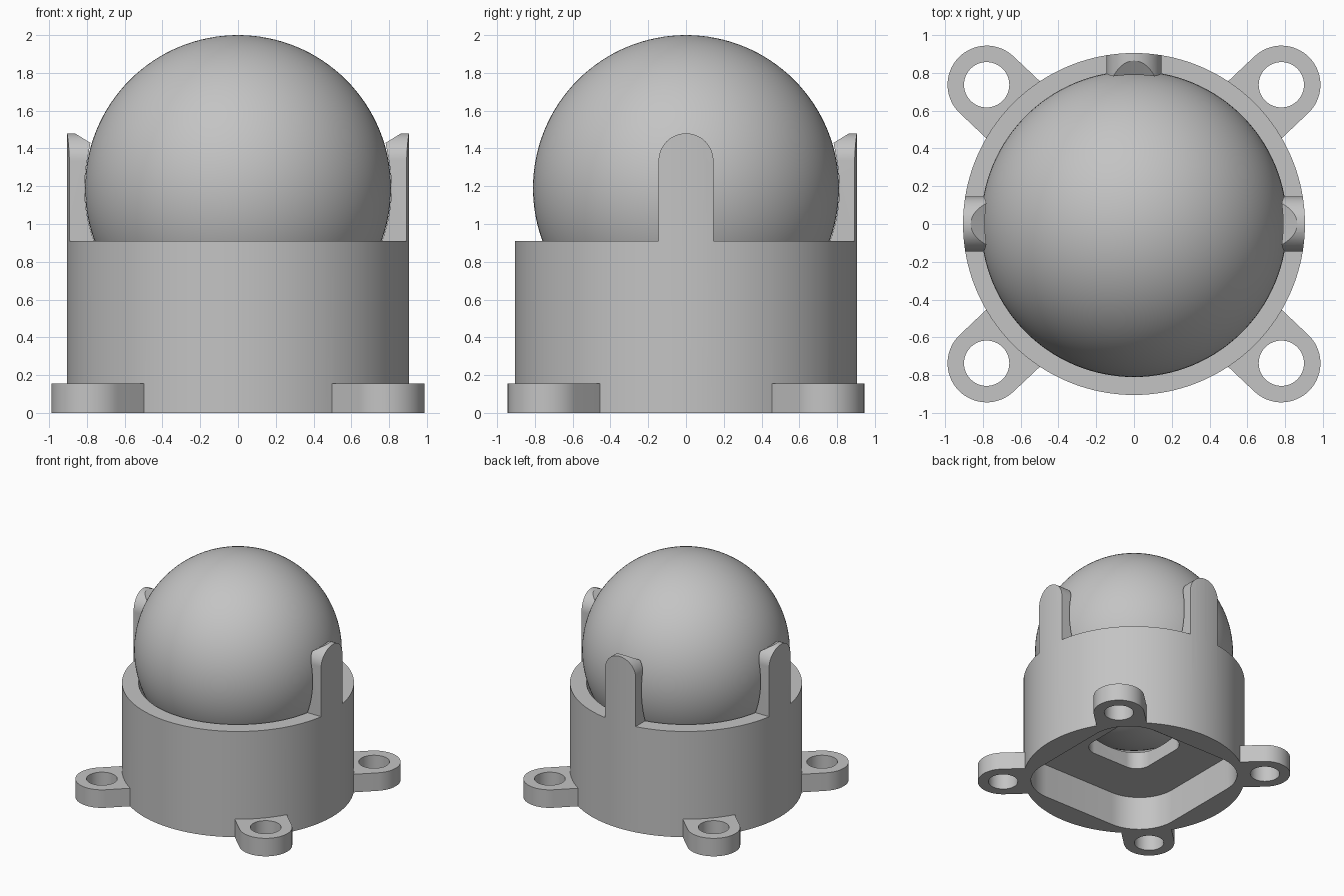
import bpy
import bmesh
from math import pi, sin, cos, sqrt, atan2, hypot
from mathutils import Matrix

if "Cube" in bpy.data.objects:
    bpy.data.objects.remove(bpy.data.objects["Cube"])

GREY = bpy.data.materials.new("plain_grey")
GREY.use_nodes = True
GREY.diffuse_color = (0.55, 0.55, 0.55, 1)
GREY.node_tree.nodes["Principled BSDF"].inputs["Base Color"].default_value = GREY.diffuse_color

BODY_R, RIM_Z = 0.905, 0.91
BALL_R, BALL_Z = 0.81, 1.19
SOCKET_R = 0.825
TAB_HALF, TAB_TOP = 0.145, 1.48
LUG_X, LUG_Y, LUG_R, LUG_H, HOLE_R = 0.78, 0.737, 0.207, 0.155, 0.12


def finish(name, bm):
    bmesh.ops.remove_doubles(bm, verts=bm.verts, dist=1e-5)
    bmesh.ops.recalc_face_normals(bm, faces=bm.faces)
    mesh = bpy.data.meshes.new(name)
    bm.to_mesh(mesh)
    bm.free()
    mesh.materials.append(GREY)
    obj = bpy.data.objects.new(name, mesh)
    bpy.context.collection.objects.link(obj)
    return obj


def prism(name, outline, low, high, matrix=Matrix()):
    """Extrude a flat outline from low to high, then place it."""
    bm = bmesh.new()
    face = bm.faces.new([bm.verts.new((x, y, low)) for x, y in outline])
    top = bmesh.ops.extrude_face_region(bm, geom=[face])["geom"]
    bmesh.ops.translate(bm, vec=(0, 0, high - low),
                        verts=[v for v in top if isinstance(v, bmesh.types.BMVert)])
    bmesh.ops.transform(bm, matrix=matrix, verts=bm.verts)
    return finish(name, bm)


def lathe(name, profile, steps):
    bm = bmesh.new()
    verts = [bm.verts.new((r, 0, z)) for r, z in profile]
    edges = [bm.edges.new(pair) for pair in zip(verts, verts[1:])]
    bmesh.ops.spin(bm, geom=verts + edges, axis=(0, 0, 1), cent=(0, 0, 0),
                   angle=2 * pi, steps=steps)
    return finish(name, bm)


def arc(cx, cy, r, start, end, n):
    return [(cx + r * cos(start + (end - start) * i / n),
             cy + r * sin(start + (end - start) * i / n)) for i in range(n + 1)]


def circle(r, n):
    return arc(0, 0, r, 0, 2 * pi, n)[:-1]


def rounded_square(half, r):
    c = half - r
    corners = [(c, c), (-c, c), (-c, -c), (c, -c)]
    return [p for i, (x, y) in enumerate(corners)
            for p in arc(x, y, r, i * pi / 2, (i + 1) * pi / 2, 16)]


def combine(target, other, operation):
    mod = target.modifiers.new(operation.lower(), 'BOOLEAN')
    mod.operation = operation
    mod.solver = 'EXACT'
    mod.object = other
    bpy.context.view_layer.objects.active = target
    bpy.ops.object.modifier_apply(modifier=mod.name)
    bpy.data.objects.remove(other)


def smooth(obj):
    bpy.ops.object.select_all(action='DESELECT')
    obj.select_set(True)
    bpy.context.view_layer.objects.active = obj
    bpy.ops.object.shade_smooth_by_angle(angle=pi / 6)


# Envelope that leaves the low wall and three round-topped tabs
envelope = prism("wall_envelope", [(-1, -1), (1, -1), (1, 1), (-1, 1)], -0.2, RIM_Z)
tab = [(-TAB_HALF, 0.5), (TAB_HALF, 0.5)] + arc(0, TAB_TOP - TAB_HALF, TAB_HALF, 0, pi, 32)
along_x = Matrix(((0, 0, 1, 0), (1, 0, 0, 0), (0, 1, 0, 0), (0, 0, 0, 1)))
along_y = Matrix(((-1, 0, 0, 0), (0, 0, 1, 0), (0, 1, 0, 0), (0, 0, 0, 1)))
for low, high, matrix in ((0.4, 0.98, along_x), (-0.98, -0.4, along_x), (0.4, 0.98, along_y)):
    combine(envelope, prism("tab_envelope", tab, low, high, matrix), 'UNION')

# Round housing
housing = prism("housing", circle(BODY_R, 128), 0, 1.6)
combine(housing, envelope, 'INTERSECT')

# Spherical socket with a conical lead-in at the tab tips
lip_z = 1.43
lip = atan2(lip_z - BALL_Z, sqrt(SOCKET_R ** 2 - (lip_z - BALL_Z) ** 2))
socket = arc(0, BALL_Z, SOCKET_R, -pi / 2, lip, 40)
socket += [(1.09, 1.63), (0, 1.63)]
combine(housing, lathe("socket_cutter", socket, 128), 'DIFFERENCE')

# Four mounting lugs pointing out from the centre
reach = hypot(LUG_X, LUG_Y)
lug = [(0.75, -LUG_R)] + arc(reach, 0, LUG_R, -pi / 2, pi / 2, 32) + [(0.75, LUG_R)]
corners = [(sx * LUG_X, sy * LUG_Y) for sx in (1, -1) for sy in (1, -1)]
for x, y in corners:
    turn = Matrix.Rotation(atan2(y, x), 4, 'Z')
    combine(housing, prism("lug", lug, 0, LUG_H, turn), 'UNION')
for x, y in corners:
    hole = prism("lug_hole", circle(HOLE_R, 48), -0.1, 0.3, Matrix.Translation((x, y, 0)))
    combine(housing, hole, 'DIFFERENCE')

# Underside recess and the opening through to the socket
combine(housing, prism("recess_cutter", rounded_square(0.70, 0.35), -0.1, 0.3), 'DIFFERENCE')
combine(housing, prism("opening_cutter", rounded_square(0.30, 0.13), 0.2, 0.7), 'DIFFERENCE')
smooth(housing)

# Ball
ball = lathe("ball", arc(0, BALL_Z, BALL_R, -pi / 2, pi / 2, 64), 128)
smooth(ball)
